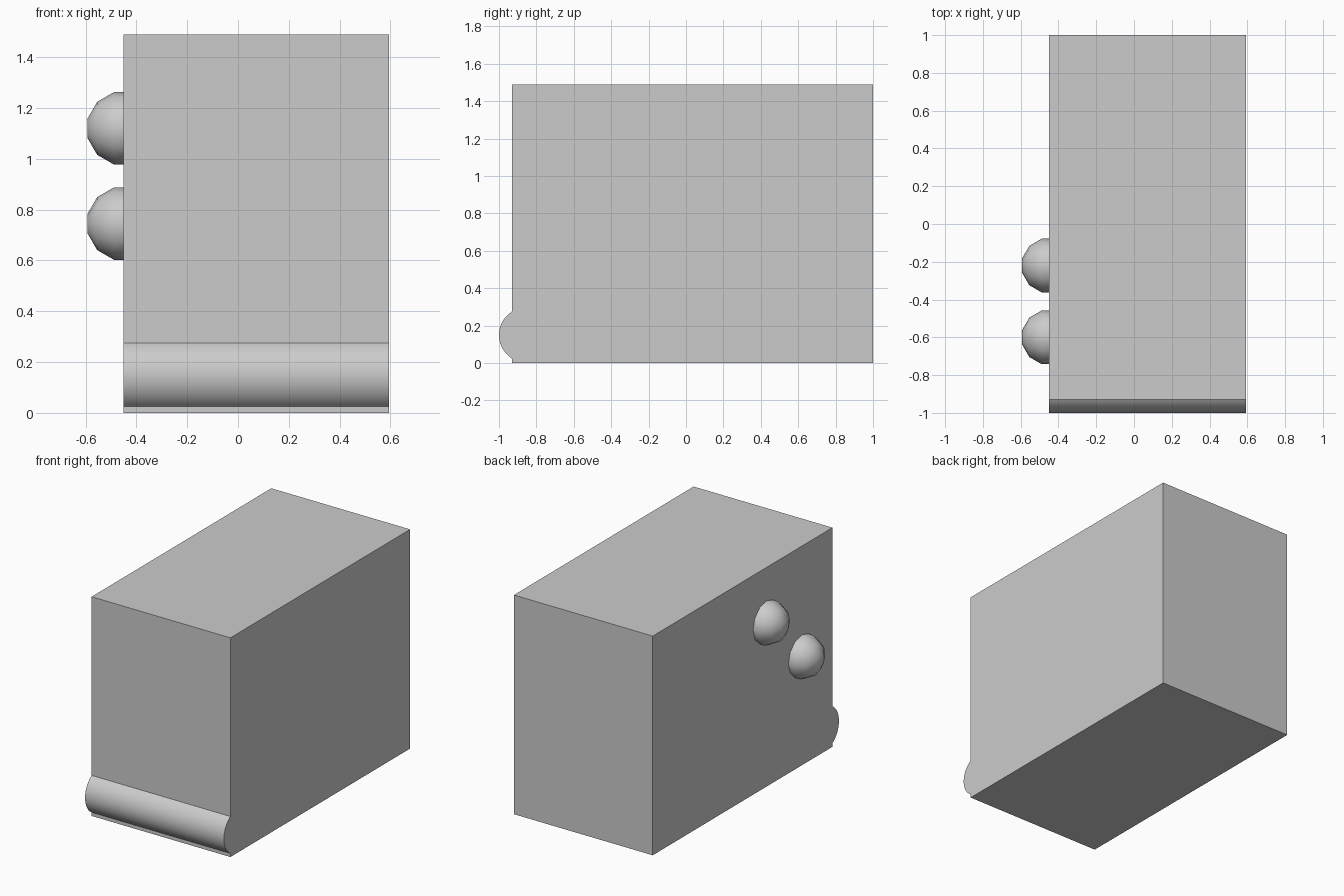
import bpy
import bmesh
from math import asin, cos, pi, radians, sin
from mathutils import Matrix

cube = bpy.data.objects.get("Cube")
if cube:
    bpy.data.objects.remove(cube, do_unlink=True)

LEFT, RIGHT = 0.594, -0.45
FRONT, BACK, HEIGHT = -0.93, 1.0, 1.49
RADIUS = 0.1475

grey = bpy.data.materials.new("plain grey")
grey.use_nodes = True
colour = (0.6, 0.6, 0.6, 1)
grey.diffuse_color = colour
grey.node_tree.nodes["Principled BSDF"].inputs["Base Color"].default_value = colour


def finish(name, bm, smooth_angle=None):
    bmesh.ops.recalc_face_normals(bm, faces=bm.faces)
    mesh = bpy.data.meshes.new(name)
    bm.to_mesh(mesh)
    bm.free()
    mesh.materials.append(grey)
    obj = bpy.data.objects.new(name, mesh)
    bpy.context.collection.objects.link(obj)
    if smooth_angle:
        bpy.ops.object.select_all(action="DESELECT")
        obj.select_set(True)
        bpy.context.view_layer.objects.active = obj
        bpy.ops.object.shade_smooth_by_angle(angle=radians(smooth_angle))
    return obj


# Main block
bm = bmesh.new()
bmesh.ops.create_cube(bm, size=1)
bmesh.ops.scale(bm, vec=(LEFT - RIGHT, BACK - FRONT, HEIGHT), verts=bm.verts)
bmesh.ops.translate(bm, vec=((LEFT + RIGHT) / 2, (FRONT + BACK) / 2, HEIGHT / 2), verts=bm.verts)
finish("body", bm)

# Rounded bar along the foot of the front: a circle segment swept across
bm = bmesh.new()
centre_y, centre_z, steps = -1 + RADIUS, 0.15, 32
half = pi / 2 - asin((FRONT - centre_y) / -RADIUS)
arc = []
for i in range(steps + 1):
    a = half * (2 * i / steps - 1)
    arc.append(bm.verts.new((RIGHT, centre_y - RADIUS * cos(a), centre_z + RADIUS * sin(a))))
end = bm.faces.new(arc)
swept = bmesh.ops.extrude_face_region(bm, geom=[end], use_keep_orig=True)
moved = [v for v in swept["geom"] if isinstance(v, bmesh.types.BMVert)]
bmesh.ops.translate(bm, vec=(LEFT - RIGHT, 0, 0), verts=moved)
finish("front_bar", bm, 30)


# Faceted half-round knobs with a small flat tip
def knob(name, y, z, sides=12):
    bm = bmesh.new()
    rings = []
    for degrees in (15, 45, 75, 90):
        a = radians(degrees)
        r = RADIUS * sin(min(a, radians(75)))
        rings.append([bm.verts.new((-RADIUS * cos(a), r * cos(2 * pi * k / sides),
                                    r * sin(2 * pi * k / sides))) for k in range(sides)])
    bm.faces.new(rings[0])
    for inner, outer in zip(rings, rings[1:]):
        for k in range(sides):
            n = (k + 1) % sides
            bm.faces.new((inner[k], inner[n], outer[n], outer[k]))
    bm.transform(Matrix.Translation((RIGHT, y, z)))
    finish(name, bm, 35)


knob("upper_knob", -0.22, 1.12)
knob("lower_knob", -0.60, 0.745)
